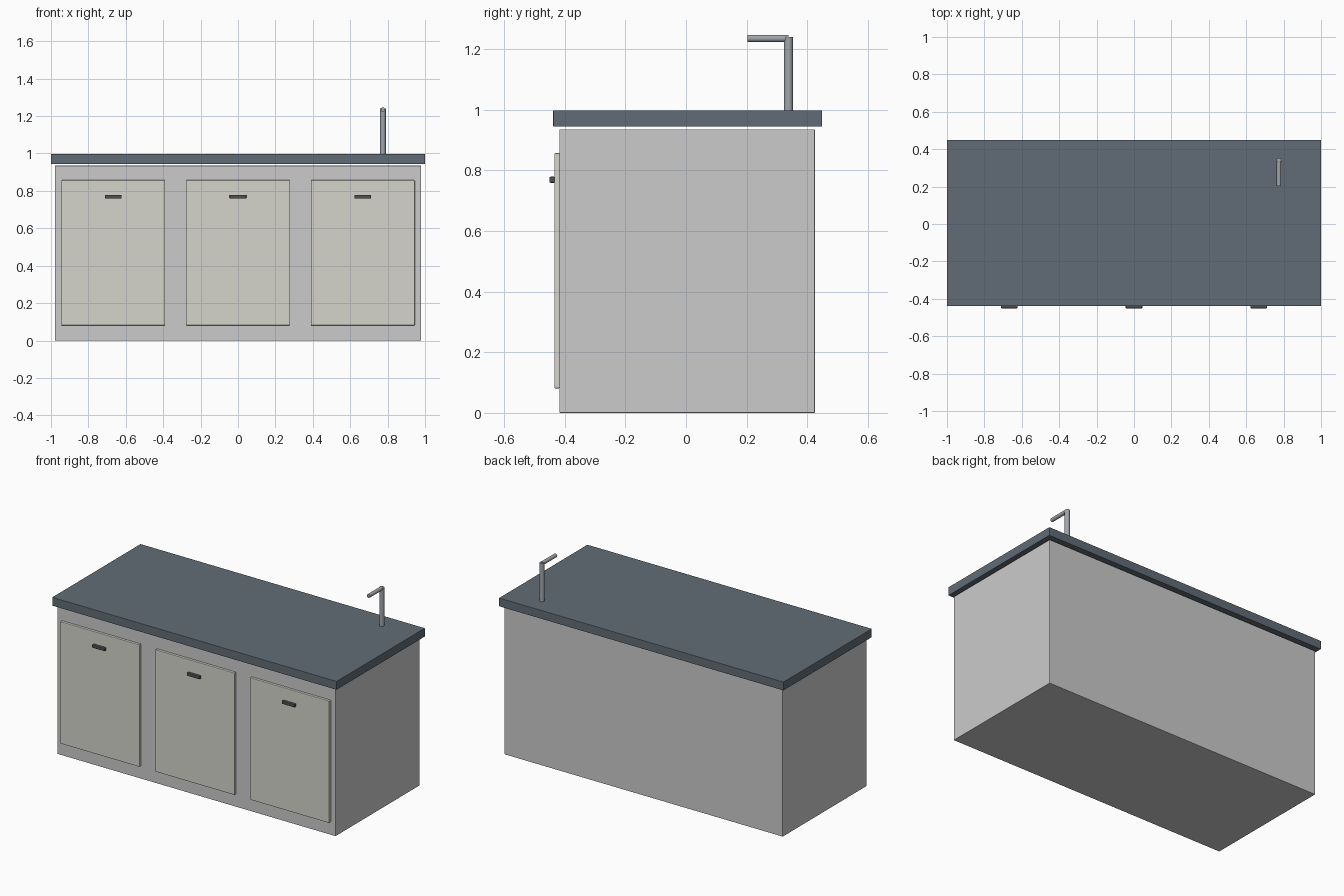
import bpy
import math

if "Cube" in bpy.data.objects:
    bpy.data.objects.remove(bpy.data.objects["Cube"])


def material(name, rgb):
    m = bpy.data.materials.new(name)
    m.diffuse_color = (*rgb, 1)
    m.use_nodes = True
    m.node_tree.nodes["Principled BSDF"].inputs["Base Color"].default_value = m.diffuse_color
    return m


slate = material("slate", (0.12, 0.15, 0.18))
cream = material("cream", (0.66, 0.66, 0.60))
dark = material("dark_metal", (0.08, 0.08, 0.09))
steel = material("steel", (0.35, 0.38, 0.41))


def box(name, x, y, z, bevel=0.0, mat=None):
    """Box from (min, max) ranges on each axis, with an optional small bevel."""
    bpy.ops.mesh.primitive_cube_add(
        size=1, location=[(a + b) / 2 for a, b in (x, y, z)])
    ob = bpy.context.object
    ob.name = name
    ob.scale = [b - a for a, b in (x, y, z)]
    bpy.ops.object.transform_apply(location=False, rotation=False, scale=True)
    if bevel:
        mod = ob.modifiers.new("bevel", 'BEVEL')
        mod.width = bevel
        mod.segments = 2
    if mat:
        ob.data.materials.append(mat)
    return ob


def rod(name, radius, length, location, rotation=(0, 0, 0)):
    bpy.ops.mesh.primitive_cylinder_add(
        vertices=16, radius=radius, depth=length,
        location=location, rotation=rotation)
    ob = bpy.context.object
    ob.name = name
    ob.data.materials.append(steel)
    bpy.ops.object.shade_smooth_by_angle()
    return ob


# Cabinet body and overhanging worktop, with the thin shadow gap between
box("cabinet_body", (-0.978, 0.978), (-0.417, 0.425), (0, 0.935), 0.002)
box("worktop", (-1, 1), (-0.438, 0.449), (0.944, 0.998), 0.002, slate)

# Three doors with bar handles
for i, cx in enumerate((-0.667, 0, 0.667), 1):
    box(f"door_{i}", (cx - 0.278, cx + 0.278), (-0.434, -0.416),
        (0.081, 0.857), 0.003, cream)
    box(f"handle_{i}", (cx - 0.045, cx + 0.045), (-0.451, -0.432),
        (0.759, 0.779), 0.004, dark)

# Tap: upright and forward spout
rod("tap_upright", 0.015, 0.247, (0.775, 0.338, 1.1165))
rod("tap_spout", 0.012, 0.135, (0.775, 0.2705, 1.235), (math.pi / 2, 0, 0))
